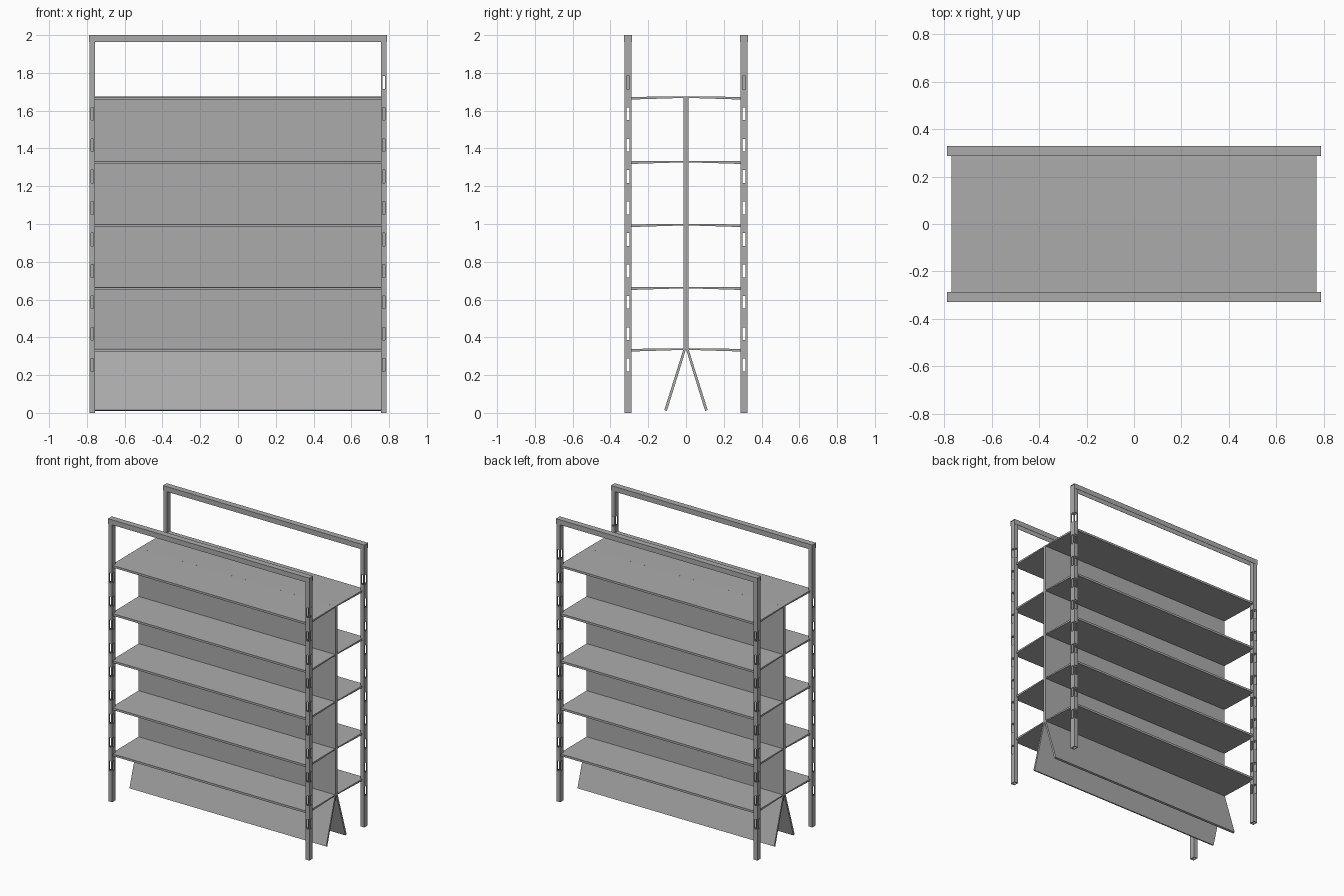
import bpy, bmesh
from mathutils import Vector

if "Cube" in bpy.data.objects:
    bpy.data.objects.remove(bpy.data.objects["Cube"])

grey = bpy.data.materials.new("dark_grey")
grey.diffuse_color = (0.41, 0.41, 0.41, 1)
grey.use_nodes = True
grey.node_tree.nodes["Principled BSDF"].inputs["Base Color"].default_value = grey.diffuse_color


def add(name, bm):
    me = bpy.data.meshes.new(name)
    bm.to_mesh(me)
    bm.free()
    me.materials.append(grey)
    ob = bpy.data.objects.new(name, me)
    bpy.context.collection.objects.link(ob)
    return ob


def prism(name, outline, half):
    """Extrude a (y, z) profile along x from -half to half."""
    bm = bmesh.new()
    face = bm.faces.new([bm.verts.new((-half, a, b)) for a, b in outline])
    ext = bmesh.ops.extrude_face_region(bm, geom=[face])
    moved = [g for g in ext["geom"] if isinstance(g, bmesh.types.BMVert)]
    bmesh.ops.translate(bm, verts=moved, vec=Vector((2 * half, 0, 0)))
    bmesh.ops.recalc_face_normals(bm, faces=bm.faces)
    return add(name, bm)


def boxes(name, centres, size):
    """One object holding several equal boxes."""
    bm = bmesh.new()
    for c in centres:
        for v in bmesh.ops.create_cube(bm, size=1)["verts"]:
            v.co = Vector([v.co[i] * size[i] + c[i] for i in range(3)])
    return add(name, bm)


def cut(ob, cutter):
    cutter.hide_render = True
    mod = ob.modifiers.new("cut", 'BOOLEAN')
    mod.operation, mod.solver, mod.object = 'DIFFERENCE', 'EXACT', cutter
    bpy.context.view_layer.objects.active = ob
    bpy.ops.object.modifier_apply(modifier=mod.name)
    bpy.data.objects.remove(cutter)


W = 0.77          # half length of shelves and panels
T = 0.004         # wall thickness of the posts

# Two end frames: slotted tube posts with a channel rail on top
for ys, side in ((-1, "front"), (1, "back")):
    yc = 0.307 * ys
    for xs, hand in ((-1, "left"), (1, "right")):
        xc = 0.772 * xs
        post = boxes(f"{side}_{hand}_post", [(xc, yc, 0.997)], (0.03, 0.038, 1.994))
        cut(post, boxes("bore", [(xc, yc, 1)], (0.03 - 2 * T, 0.038 - 2 * T, 2.2)))
        zs = [0.253 + 0.1663 * i for i in range(9)]
        high = [1.75] if xs > 0 else []
        # side slots go right through, face slots only open the outer wall
        cut(post, boxes("side_slots", [(xc, yc, z) for z in zs + high],
                        (0.1, 0.016, 0.068)))
        cut(post, boxes("face_slots", [(xc, yc + 0.02 * ys, z) for z in zs],
                        (0.015, 0.03, 0.068)))
        if high:
            cut(post, boxes("top_slot", [(xc, yc, high[0])], (0.015, 0.1, 0.068)))
    a, b, t = yc - 0.021, yc + 0.021, 0.0018
    prism(f"{side}_top_rail",
          [(a, 1.964), (a, 2), (b, 2), (b, 1.964), (b - t, 1.964),
           (b - t, 2 - T), (a + t, 2 - T), (a + t, 1.964)], 0.788)

# Double-sided shelves, reaching into the posts, deeper at the outer lips
for i, z in enumerate((0.341, 0.667, 1.0, 1.334, 1.675)):
    prism(f"shelf_{i + 1}",
          [(-0.318, z - 0.002), (0, z), (0.318, z - 0.002),
           (0.318, z - 0.017), (0, z - 0.007), (-0.318, z - 0.017)], W)

# Centre back panel
prism("centre_panel", [(-0.012, 0.335), (0.012, 0.335), (0.012, 1.675), (-0.012, 1.675)], W)

# Splayed base panels
for s, side in ((-1, "front"), (1, "back")):
    prism(f"{side}_base_panel",
          [(0.0, 0.338), (0.012, 0.342), (0.115, 0.015), (0.101, 0.011)]
          if s > 0 else
          [(0.0, 0.338), (-0.012, 0.342), (-0.115, 0.015), (-0.101, 0.011)], W)
